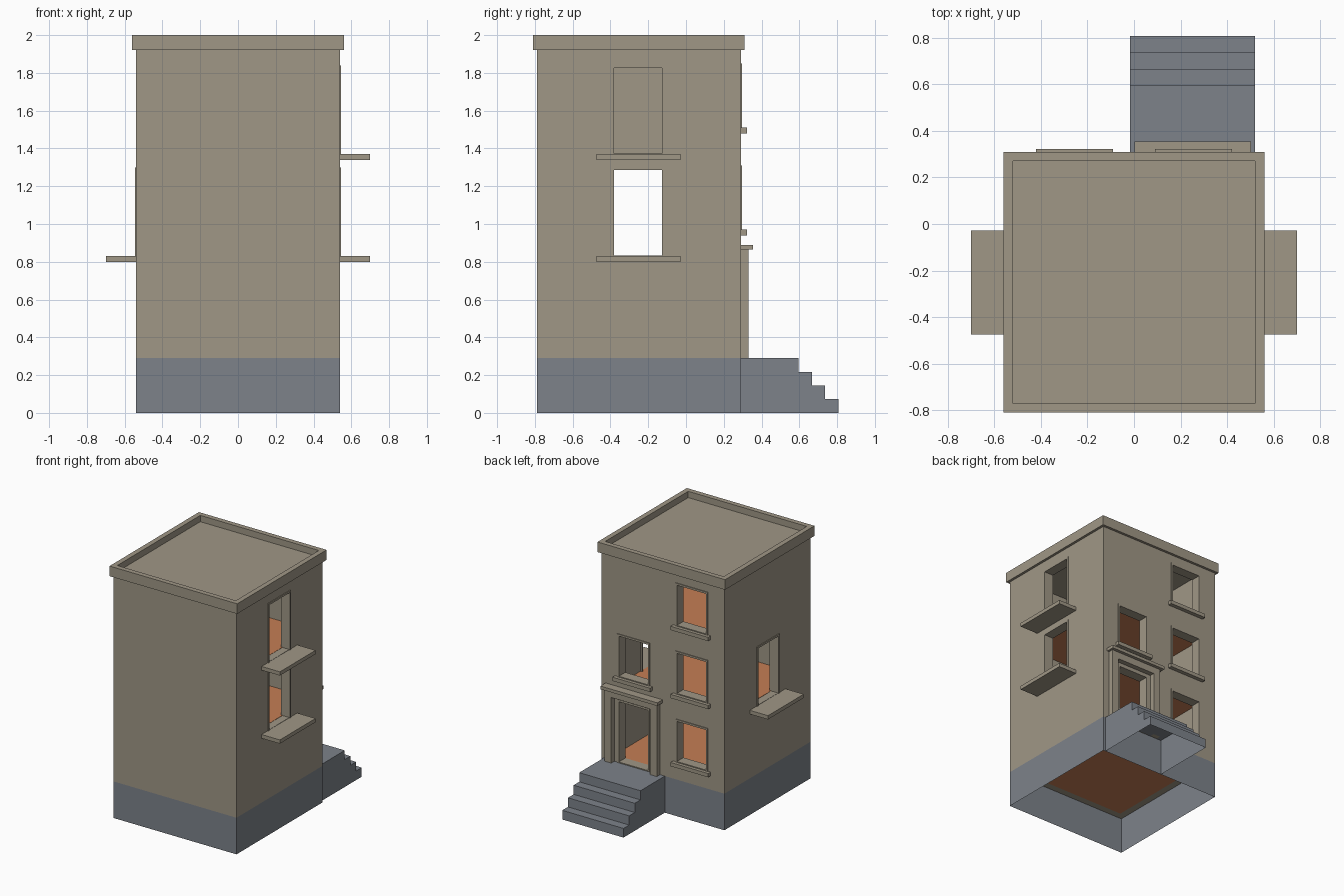
import bpy, bmesh

if "Cube" in bpy.data.objects:
    bpy.data.objects.remove(bpy.data.objects["Cube"])

def material(name, rgb):
    m = bpy.data.materials.new(name)
    m.diffuse_color = (*rgb, 1)
    m.use_nodes = True
    m.node_tree.nodes["Principled BSDF"].inputs["Base Color"].default_value = m.diffuse_color
    return m

TAN = material("tan_plaster", (0.35, 0.31, 0.24))
GREY = material("blue_grey_stone", (0.205, 0.225, 0.255))
ORANGE = material("orange_floor", (0.56, 0.21, 0.09))

def make(name, bm, mat):
    bmesh.ops.recalc_face_normals(bm, faces=bm.faces)
    me = bpy.data.meshes.new(name)
    bm.to_mesh(me)
    bm.free()
    me.materials.append(mat)
    ob = bpy.data.objects.new(name, me)
    bpy.context.collection.objects.link(ob)
    return ob

def add_box(bm, x0, x1, y0, y1, z0, z1):
    vs = bmesh.ops.create_cube(bm, size=1)["verts"]
    for v in vs:
        v.co = (x1 if v.co.x > 0 else x0, y1 if v.co.y > 0 else y0, z1 if v.co.z > 0 else z0)

def boxes(name, items, mat):
    bm = bmesh.new()
    for b in items:
        add_box(bm, *b)
    return make(name, bm, mat)

def cut(target, box):
    c = boxes("cutter", [box], TAN)
    c.hide_render = True
    mod = target.modifiers.new("cut", "BOOLEAN")
    mod.operation, mod.solver, mod.object = "DIFFERENCE", "EXACT", c
    bpy.context.view_layer.objects.active = target
    bpy.ops.object.modifier_apply(modifier="cut")
    bpy.data.objects.remove(c)

W, YF, YB, T = 0.54, -0.79, 0.29, 0.06   # half width, front, back, wall thickness
FLOORS = (0.29, 0.83, 1.37)

# hollow walls
walls = boxes("walls", [(-W, W, YF, YB, 0.29, 1.935)], TAN)
cut(walls, (-W + T, W - T, YF + T, YB - T, 0.2, 2.1))

def frame(name, side, c, z0, z1, bottom=True):
    """Cut an opening and line it with a thin frame; side is back, right or left."""
    h, t = 0.142, 0.015
    strips = [(c - h, c - h + t, z0, z1), (c + h - t, c + h, z0, z1), (c - h + t, c + h - t, z1 - t, z1)]
    if bottom:
        strips.append((c - h + t, c + h - t, z0, z0 + t * 0.5))

    def place(a0, a1, b0, b1, inn, out):
        if side == "back":
            return (a0, a1, YB - inn, YB + out, b0, b1)
        if side == "right":
            return (W - inn, W + out, a0, a1, b0, b1)
        return (-W - out, -W + inn, a0, a1, b0, b1)
    e = 0.002
    cut(walls, place(c - h + e, c + h - e, z0 + e, z1 - e, 0.2, 0.1))
    boxes(name, [place(*s, T + 0.015, 0.006) for s in strips], TAN)

# back windows with sills
for i, (c, z) in enumerate([(-0.255, 0.43), (-0.255, 0.97), (-0.255, 1.51), (0.255, 0.97)]):
    frame(f"back_window_frame_{i}", "back", c, z, z + 0.34)
    boxes(f"back_window_sill_{i}", [(c - 0.165, c + 0.165, YB - 0.02, 0.322, z - 0.03, z)], TAN)

# side windows with balcony slabs
for i, (side, z) in enumerate([("right", 0.83), ("right", 1.37), ("left", 0.83)]):
    frame(f"side_window_frame_{i}", side, -0.255, z, z + 0.47, False)
    x0, x1 = (W - T, 0.70) if side == "right" else (-0.70, -W + T)
    boxes(f"balcony_{i}", [(x0, x1, -0.475, -0.028, z - 0.03, z)], TAN)

# door with portal
frame("door_frame", "back", 0.255, 0.29, 0.79)
boxes("door_portal", [(0.025, 0.085, YB, 0.33, 0.29, 0.865),
                      (0.425, 0.485, YB, 0.33, 0.29, 0.865),
                      (0.085, 0.425, YB, 0.33, 0.81, 0.865)], TAN)
boxes("door_canopy", [(0.003, 0.503, YB, 0.355, 0.865, 0.89)], TAN)

# floors inside
for i, z in enumerate(FLOORS):
    boxes(f"floor_{i}", [(-W + T, W - T, YF + T, YB - T, z - 0.004, z + 0.004)], ORANGE)

# cornice ring and sunken roof
cornice = boxes("cornice", [(-0.56, 0.56, -0.81, 0.31, 1.92, 2.0)], TAN)
cut(cornice, (-0.52, 0.52, -0.77, 0.27, 1.8, 2.1))
boxes("roof", [(-0.525, 0.525, -0.775, 0.275, 1.93, 1.95)], TAN)

# stone base, open below and above
bm = bmesh.new()
add_box(bm, -W, W, YF, YB, 0, 0.29)
bm.normal_update()
bmesh.ops.delete(bm, geom=[f for f in bm.faces if abs(f.normal.z) > 0.5], context="FACES_ONLY")
make("stone_base", bm, GREY)

# entrance steps, stair profile pushed sideways, open below
profile = [(YB, 0), (YB, 0.29)]
for i in range(4):
    y = 0.595 + 0.071 * i
    profile += [(y, 0.29 - 0.0725 * i), (y, 0.29 - 0.0725 * (i + 1))]
bm = bmesh.new()
face = bm.faces.new([bm.verts.new((-0.017, y, z)) for y, z in profile])
new = bmesh.ops.extrude_face_region(bm, geom=[face], use_keep_orig=True)["geom"]
bmesh.ops.translate(bm, vec=(0.537, 0, 0), verts=[g for g in new if isinstance(g, bmesh.types.BMVert)])
hidden = [f for f in bm.faces if all(v.co.z < 1e-4 for v in f.verts) or all(v.co.y < YB + 1e-4 for v in f.verts)]
bmesh.ops.delete(bm, geom=hidden, context="FACES_ONLY")
make("entrance_steps", bm, GREY)
